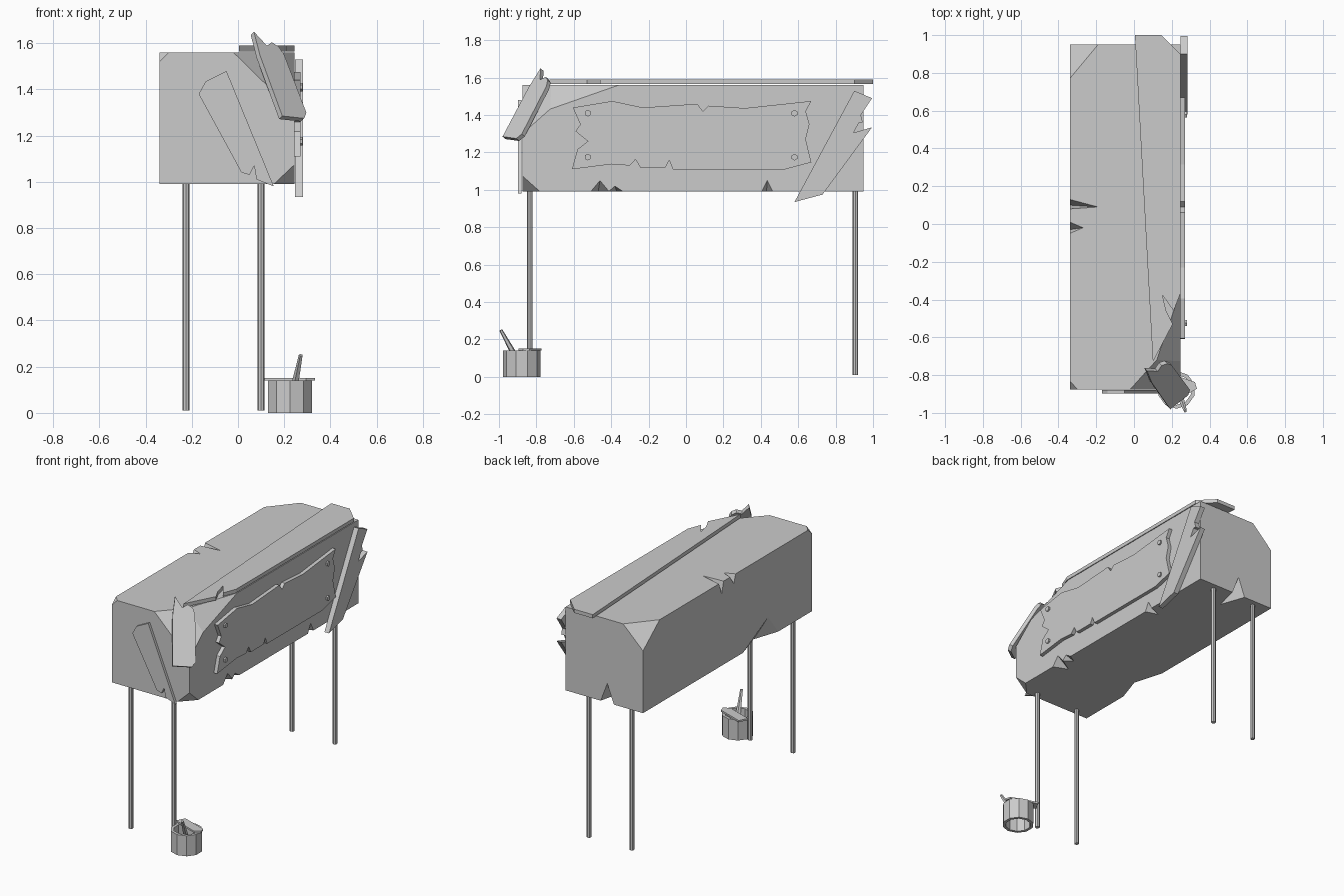
import bpy, bmesh
from math import radians
from mathutils import Vector, Matrix

if "Cube" in bpy.data.objects:
    bpy.data.objects.remove(bpy.data.objects["Cube"])

def finish(name, bm):
    bmesh.ops.recalc_face_normals(bm, faces=bm.faces)
    me = bpy.data.meshes.new(name)
    bm.to_mesh(me)
    bm.free()
    ob = bpy.data.objects.new(name, me)
    bpy.context.collection.objects.link(ob)
    return ob

def prism(name, pts, origin, u, v, depth):
    """Extrude a 2D outline lying in the u/v plane by the vector depth."""
    o, u, v = Vector(origin), Vector(u), Vector(v)
    bm = bmesh.new()
    f = bm.faces.new([bm.verts.new(o + u * a + v * b) for a, b in pts])
    ext = bmesh.ops.extrude_face_region(bm, geom=[f])
    bmesh.ops.translate(bm, vec=Vector(depth),
                        verts=[g for g in ext['geom'] if isinstance(g, bmesh.types.BMVert)])
    return finish(name, bm)

def rod(name, a, b, r1, r2, n):
    a, b = Vector(a), Vector(b)
    bm = bmesh.new()
    rot = (b - a).to_track_quat('Z', 'Y').to_matrix().to_4x4()
    bmesh.ops.create_cone(bm, cap_ends=True, segments=n, radius1=r1, radius2=r2,
                          depth=(b - a).length, matrix=Matrix.Translation((a + b) / 2) @ rot)
    return finish(name, bm)

# Main trough body with planar corner cuts
X0, X1, Y0, Y1, Z0, Z1 = -0.34, 0.245, -0.875, 0.95, 0.99, 1.56
C = Vector(((X0 + X1) / 2, (Y0 + Y1) / 2, (Z0 + Z1) / 2))
bm = bmesh.new()
bmesh.ops.create_cube(bm, size=1, matrix=Matrix.Translation(C) @
                      Matrix.Diagonal((X1 - X0, Y1 - Y0, Z1 - Z0, 1)))
cuts = [
    ((-0.02, Y0, Z1), (0.12, -0.72, Z1), (X1, Y0, 1.30)),
    ((X1, -0.36, Z1), (0.12, -0.72, Z1), (X1, -0.66, 1.455)),
    ((X0, 0.77, Z1), (-0.19, Y1, Z1), (X0, Y1, 1.415)),
    ((X0, -0.83, Z1), (-0.30, Y0, Z1), (X0, Y0, 1.52)),
    ((X1, -0.78, Z0), (0.155, Y0, Z0), (X1, Y0, 1.075)),
]
for a, b, c in cuts:
    a, b, c = Vector(a), Vector(b), Vector(c)
    n = (b - a).cross(c - a).normalized()
    if n.dot(C - a) > 0:
        n = -n
    bmesh.ops.bisect_plane(bm, geom=bm.verts[:] + bm.edges[:] + bm.faces[:],
                           plane_co=a, plane_no=n, clear_outer=True)
    bmesh.ops.holes_fill(bm, edges=[e for e in bm.edges if e.is_boundary])
body = finish("trough_body", bm)

# Splintered gashes along the body edges: edge points p, q and one apex on each face
gashes = [
    ((X1, -0.51, Z0), (X1, -0.41, Z0), (X1, -0.46, 1.05), (0.15, -0.47, Z0)),
    ((X1, -0.415, Z0), (X1, -0.335, Z0), (X1, -0.38, 1.02), (0.19, -0.37, Z0)),
    ((X1, 0.405, Z0), (X1, 0.465, Z0), (X1, 0.435, 1.05), (0.16, 0.43, Z0)),
    ((X0, 0.08, Z1), (X0, 0.13, Z1), (X0, 0.10, 1.48), (-0.19, 0.09, Z1)),
    ((X0, -0.05, Z1), (X0, 0.01, Z1), (X0, -0.03, 1.50), (-0.27, -0.02, Z1)),
    ((X0, -0.51, Z0), (X0, -0.13, Z0), (X0, -0.40, 1.13), (-0.28, -0.33, Z0)),
    ((-0.12, Y1, Z0), (-0.02, Y1, Z0), (-0.07, Y1, 1.12), (-0.06, 0.78, Z0)),
]
for pts in gashes:
    p, q, a, b = map(Vector, pts)
    mid = (p + q) / 2
    out = ((mid - a).normalized() + (mid - b).normalized()) * 0.05
    bm = bmesh.new()
    for co in (p, q, a, b, p + out, q + out,
               a + (mid - b).normalized() * 0.02, b + (mid - a).normalized() * 0.02):
        bm.verts.new(co)
    hull = bmesh.ops.convex_hull(bm, input=bm.verts[:])
    junk = list({g for g in hull['geom_interior'] if isinstance(g, bmesh.types.BMVert)})
    bmesh.ops.delete(bm, geom=junk, context='VERTS')
    cutter = finish("gash_cutter", bm)
    cutter.hide_render = True
    cutter.hide_set(True)
    m = body.modifiers.new("gash", 'BOOLEAN')
    m.object, m.operation, m.solver = cutter, 'DIFFERENCE', 'EXACT'
bpy.context.view_layer.update()
baked = bpy.data.meshes.new_from_object(body.evaluated_get(bpy.context.evaluated_depsgraph_get()))
body.modifiers.clear()
body.data = baked
for ob in [o for o in bpy.data.objects if o.name.startswith("gash_cutter")]:
    bpy.data.objects.remove(ob)

# Four thin posts
for x in (-0.225, 0.10):
    for y in (-0.835, 0.905):
        rod("post", (x, y, 0.01), (x, y, 1.0), 0.015, 0.015, 8)

# Jagged side panel with hexagonal bolts
panel = [(-.605, 1.44), (-.395, 1.475), (-.23, 1.44), (.06, 1.46), (.09, 1.42), (.12, 1.45),
         (.315, 1.437), (.67, 1.475), (.64, 1.42), (.66, 1.35), (.64, 1.27), (.67, 1.147),
         (.53, 1.11), (-.07, 1.11), (-.09, 1.158), (-.11, 1.12), (-.245, 1.12), (-.27, 1.163),
         (-.3, 1.13), (-.4, 1.137), (-.61, 1.11), (-.58, 1.217), (-.525, 1.26), (-.59, 1.313),
         (-.565, 1.35)]
Y, Z = (0, 1, 0), (0, 0, 1)
prism("side_panel", panel, (0.24, 0, 0), Y, Z, (0.03, 0, 0))
for y in (-0.525, 0.58):
    for z in (1.175, 1.41):
        rod("bolt", (0.26, y, z), (0.28, y, z), 0.018, 0.018, 6)

# Broken boards nailed to the side, front and top
prism("side_board", [(.90, 1.53), (.58, .935), (.73, .975), (.995, 1.335), (.895, 1.305),
                     (.925, 1.36), (.945, 1.36), (.935, 1.40), (.995, 1.49)],
      (0.247, 0, 0), Y, Z, (0.035, 0, 0))
prism("front_board", [(-.17, 1.38), (-.14, 1.435), (-.05, 1.48), (.155, .98), (.08, 1.01),
                      (.07, 1.07), (.05, 1.03), (.015, 1.04)],
      (0, -0.88, 0), (1, 0, 0), Z, (0, -0.018, 0))
prism("top_board", [(.005, 1.0), (.145, 1.0), (.245, .90), (.245, -.37), (.21, -.46),
                    (.15, -.375), (.17, -.46), (.205, -.53), (.10, -.73)],
      (0, 0, 1.565), (1, 0, 0), Y, (0, 0, 0.025))

# Board leaning over the broken front corner
down = Vector((.125, -.18, -.34)).normalized()
across = Vector((.11, .09, -.007)).normalized()
prism("corner_board", [(-.055, -.04), (-.01, .03), (.025, .01), (.055, .03), (.07, .07),
                       (.075, .37), (.05, .40), (-.07, .395), (-.07, .08)],
      (.11, -.745, 1.6), across, down, across.cross(down) * -0.025)

# Open bucket with a stick and a splinter across its rim
bm = bmesh.new()
bmesh.ops.create_cone(bm, cap_ends=False, segments=10, radius1=0.1, radius2=0.1, depth=0.14,
                      matrix=Matrix.Translation((0.225, -0.878, 0.07)))
bucket = finish("bucket", bm)
s = bucket.modifiers.new("wall", 'SOLIDIFY')
s.thickness, s.offset = 0.02, -1
rod("stick", (.235, -.885, .06), (.272, -.99, .25), 0.02, 0.009, 5)
rot = Matrix.Rotation(radians(-18), 3, 'Z')
prism("splinter", [(-.11, -.03), (.08, -.035), (.11, 0), (.09, .03), (-.10, .035)],
      (.228, -.838, .14), rot @ Vector((1, 0, 0)), rot @ Vector(Y), (0, 0, 0.012))
